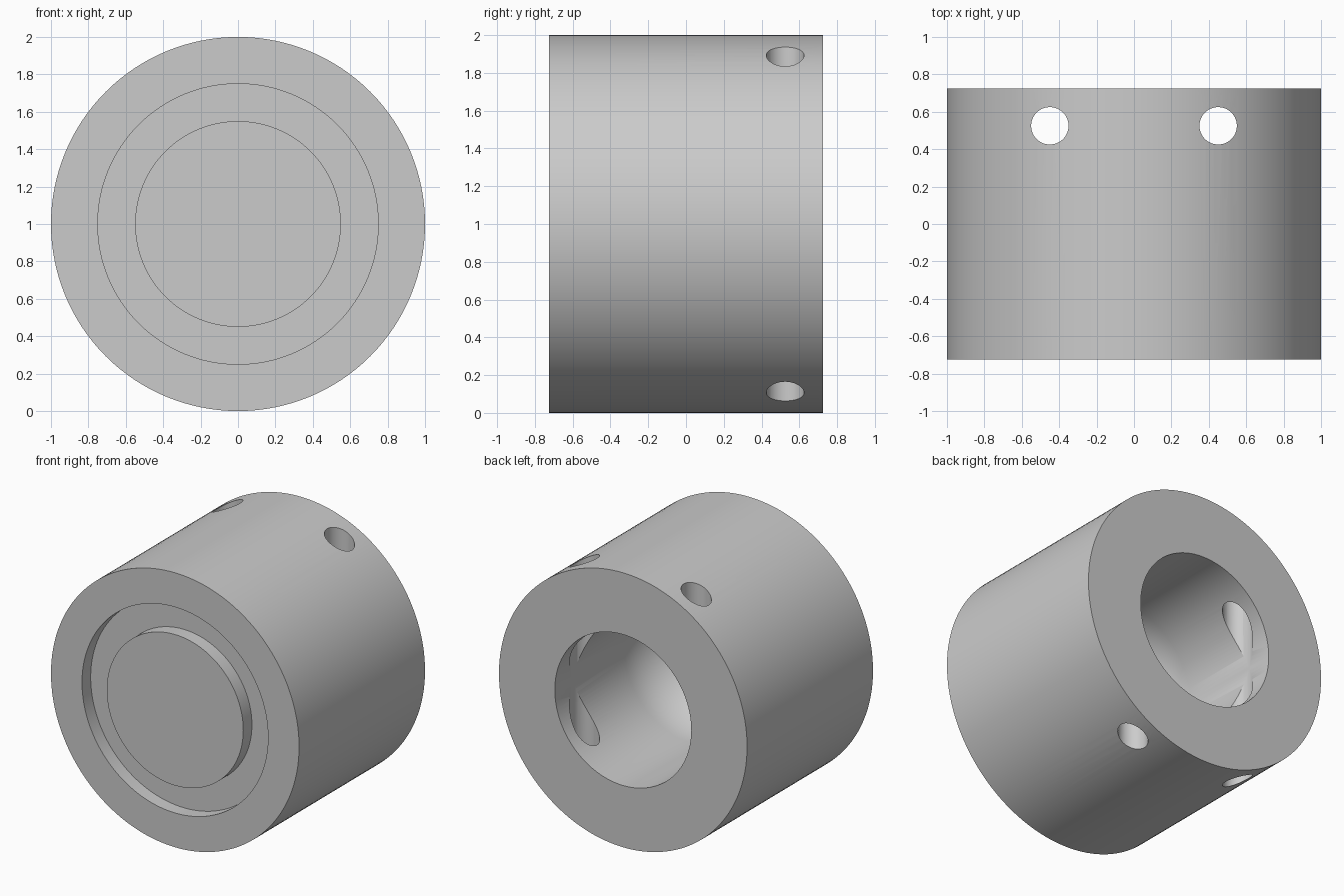
import bpy, bmesh, math
from mathutils import Matrix, Vector

if "Cube" in bpy.data.objects:
    bpy.data.objects.remove(bpy.data.objects["Cube"], do_unlink=True)

R, HALF = 1.0, 0.725            # outer radius, half length
BORE, BORE_DEPTH = 0.55, 0.80   # straight part of the bore, then a round end
GROOVE, GROOVE_DEPTH = 0.75, 0.10
PIN_X, PIN_Y, PIN_R = 0.45, 0.525, 0.10

grey = bpy.data.materials.new("plain grey")
grey.use_nodes = True
colour = (0.6, 0.6, 0.6, 1.0)
grey.diffuse_color = colour
grey.node_tree.nodes["Principled BSDF"].inputs["Base Color"].default_value = colour


def make_object(name, bm):
    bmesh.ops.recalc_face_normals(bm, faces=bm.faces)
    mesh = bpy.data.meshes.new(name)
    bm.to_mesh(mesh)
    bm.free()
    mesh.materials.append(grey)
    ob = bpy.data.objects.new(name, mesh)
    bpy.context.collection.objects.link(ob)
    return ob


def lathe(name, profile, steps):
    """Turn (radius, y) points round the y axis through z = 1."""
    bm = bmesh.new()
    verts = [bm.verts.new((r, y, R)) for r, y in profile]
    edges = [bm.edges.new(pair) for pair in zip(verts, verts[1:])]
    bmesh.ops.spin(bm, geom=verts + edges, cent=(0, 0, R), axis=(0, 1, 0),
                   angle=math.tau, steps=steps, use_merge=True)
    bmesh.ops.remove_doubles(bm, verts=bm.verts, dist=1e-5)
    return make_object(name, bm)


# Body: flush front boss, ring groove, outer wall, back rim, round-ended bore
groove_y = GROOVE_DEPTH - HALF
bore_y = HALF - BORE_DEPTH
profile = [(0, -HALF), (BORE, -HALF), (BORE, groove_y), (GROOVE, groove_y),
           (GROOVE, -HALF), (R, -HALF), (R, HALF), (BORE, HALF)]
rings = 20
for i in range(rings):
    a = math.pi / 2 * i / rings
    profile.append((BORE * math.cos(a), bore_y - BORE * math.sin(a)))
profile.append((0, bore_y - BORE + 0.002))
body = lathe("bored_collar", profile, 128)

# Two vertical pin holes right through, near the back
for side in (-1, 1):
    bm = bmesh.new()
    place = Matrix.Translation(Vector((side * PIN_X, PIN_Y, R))) @ Matrix.Rotation(math.pi / 48, 4, "Z")
    bmesh.ops.create_cone(bm, cap_ends=True, segments=48, radius1=PIN_R,
                          radius2=PIN_R, depth=3, matrix=place)
    cutter = make_object("pin_hole_cutter", bm)
    cutter.hide_render = True
    mod = body.modifiers.new("pin hole", "BOOLEAN")
    mod.operation, mod.solver, mod.object = "DIFFERENCE", "EXACT", cutter
    bpy.context.view_layer.objects.active = body
    bpy.ops.object.modifier_apply(modifier=mod.name)
    bpy.data.objects.remove(cutter, do_unlink=True)

bpy.ops.object.select_all(action="DESELECT")
body.select_set(True)
bpy.context.view_layer.objects.active = body
bpy.ops.object.shade_smooth_by_angle(angle=math.radians(30))
